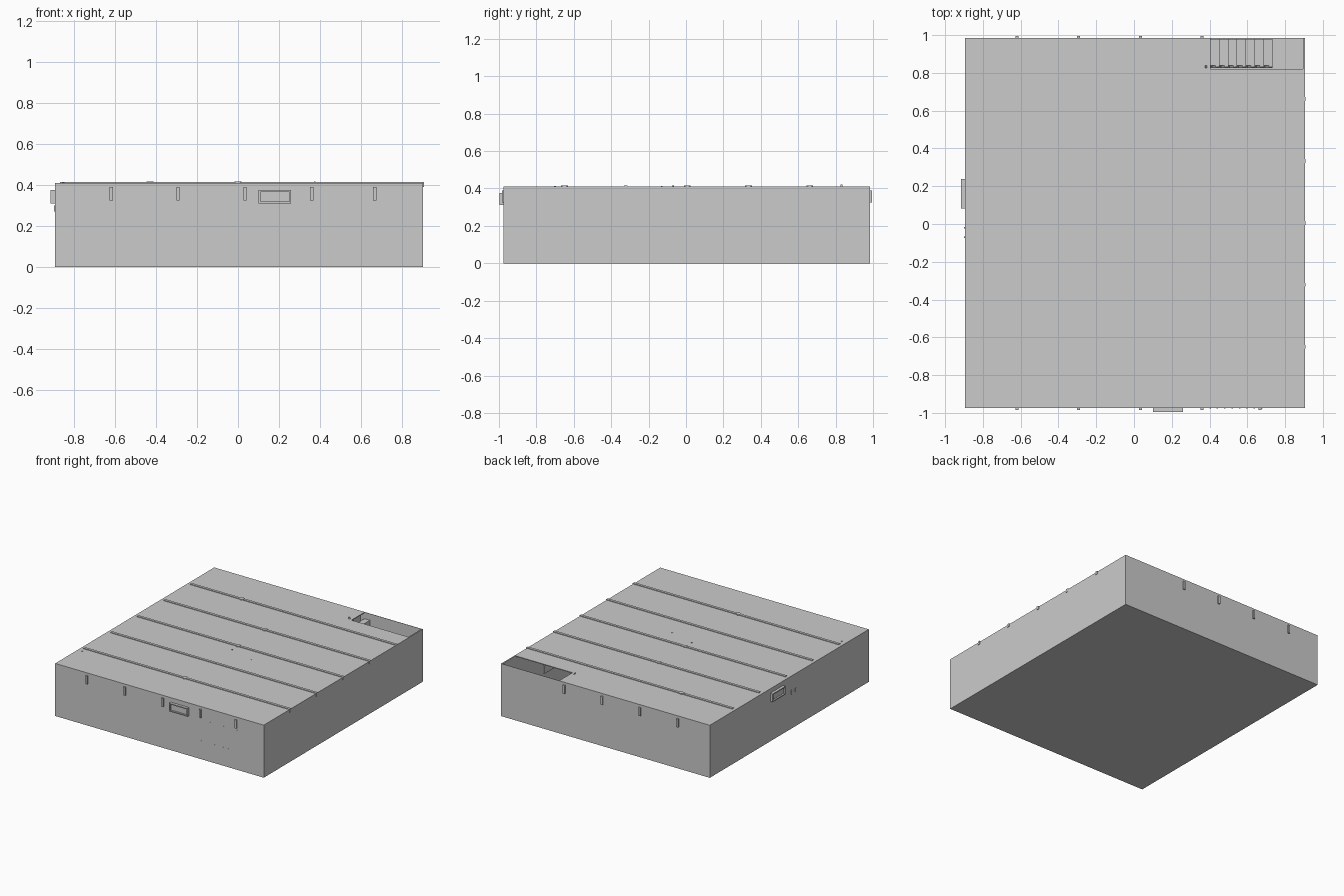
import bpy, bmesh, math

if "Cube" in bpy.data.objects:
    bpy.data.objects.remove(bpy.data.objects["Cube"])

X0, X1, Y0, Y1, H, T = -0.895, 0.905, -0.975, 0.985, 0.41, 0.006


def finish(name, bm):
    bmesh.ops.recalc_face_normals(bm, faces=bm.faces)
    me = bpy.data.meshes.new(name)
    bm.to_mesh(me)
    bm.free()
    ob = bpy.data.objects.new(name, me)
    bpy.context.collection.objects.link(ob)
    return ob


def add_box(bm, x0, x1, y0, y1, z0, z1):
    v = bmesh.ops.create_cube(bm, size=1)['verts']
    for p in v:
        p.co = ((x0 + x1) / 2 + p.co.x * (x1 - x0),
                (y0 + y1) / 2 + p.co.y * (y1 - y0),
                (z0 + z1) / 2 + p.co.z * (z1 - z0))


def boxes(name, items):
    bm = bmesh.new()
    for b in items:
        add_box(bm, *b)
    return finish(name, bm)


def prism(name, pts, place, depth):
    """Extrude a closed outline along the depth vector."""
    bm = bmesh.new()
    f = bm.faces.new([bm.verts.new(place(a, b)) for a, b in pts])
    r = bmesh.ops.extrude_face_region(bm, geom=[f])
    bmesh.ops.translate(bm, vec=depth, verts=[g for g in r['geom'] if isinstance(g, bmesh.types.BMVert)])
    return finish(name, bm)


def disc(name, x, y, z0, z1, r, n=12):
    pts = [(x + r * math.cos(2 * math.pi * i / n), y + r * math.sin(2 * math.pi * i / n)) for i in range(n)]
    return prism(name, pts, lambda a, b: (a, b, z0), (0, 0, z1 - z0))


# Room shell
boxes("floor", [(X0, X1, Y0, Y1, 0, T)])
SX0, SX1, SY = 0.405, 0.895, 0.82
outline = [(X0, Y0), (X1, Y0), (X1, Y1), (SX1, Y1), (SX1, SY), (SX0, SY), (SX0, Y1), (X0, Y1)]
prism("ceiling", outline, lambda a, b: (a, b, H - T), (0, 0, T))
boxes("right_wall", [(X1 - T, X1, Y0, Y1, T, H - T)])
boxes("back_wall", [(X0, X1 - T, Y1 - T / 2, Y1, T, H)])

# Front and left walls, each with a window gap
wz0, wz1 = 0.315, 0.37
for name, a0, a1, g0, g1, front in (("front_wall", X0, X1, 0.105, 0.255, True),
                                    ("left_wall", Y0, Y1, 0.085, 0.235, False)):
    parts = [(a0, g0, T, H - T), (g1, a1, T, H - T), (g0, g1, T, wz0), (g0, g1, wz1, H - T)]
    if front:
        boxes(name, [(p, q, Y0, Y0 + T, r, s) for p, q, r, s in parts])
    else:
        boxes(name, [(X0, X0 + T, p, q, r, s) for p, q, r, s in parts])

    # Protruding window frame and recessed pane
    f = 0.008
    o0, o1, b0, b1 = g0 - 0.004, g1 + 0.004, 0.311, 0.375
    frame = [(o0, o1, b0, b0 + f), (o0, o1, b1 - f, b1),
             (o0, o0 + f, b0 + f, b1 - f), (o1 - f, o1, b0 + f, b1 - f)]
    pane = [(o0 + f, o1 - f, b0 + f, b1 - f)]
    for part, rects, out, inn in (("_window_frame", frame, 0.021, 0.01), ("_window_pane", pane, 0.008, -0.004)):
        if part == "_window_frame":
            inn = -0.008
        if front:
            boxes(name + part, [(p, q, Y0 - out, Y0 - inn, r, s) for p, q, r, s in rects])
        else:
            boxes(name + part, [(X0 - out, X0 - inn, p, q, r, s) for p, q, r, s in rects])

# Long beams running front to back, ends showing through the walls
for i, x in enumerate((-0.62, -0.293, 0.034, 0.36, 0.668)):
    end = 0.80 if i == 4 else Y1 + 0.01
    boxes(f"long_beam_{i+1}", [(x - 0.008, x + 0.008, Y0 - 0.01, end, 0.325, 0.39)])

# Cross joists, tops showing through the ceiling
for i in range(5):
    y = -0.65 + i * 0.328
    boxes(f"cross_joist_{i+1}", [(-0.87, X1 + 0.004, y - 0.01, y + 0.01, 0.39, 0.415)])

# Stairs descending towards the right wall
n, run = 7, 0.047
rise = 0.4 / (n + 1)
prof = [(SX0, T)]
for i in range(n):
    z = H - rise * (i + 1)
    prof += [(SX0 + i * run, z), (SX0 + (i + 1) * run, z)]
prof.append((SX0 + n * run, T))
prism("stairs", prof, lambda a, b: (a, SY + 0.01, b), (0, Y1 - SY - 0.015, 0))

# Stair railing
posts = []
for i in range(n):
    x, z = SX0 + (i + 0.15) * run, H - rise * (i + 1)
    posts.append((x - 0.003, x + 0.003, SY + 0.011, SY + 0.017, z, z + 0.05))
boxes("balusters", posts)
slope = rise / run
xa, xb = 0.375, SX0 + n * run
za = 0.412
zb = za - slope * (xb - xa)
prism("handrail", [(xa, za), (xb, zb), (xb, zb + 0.009), (xa, za + 0.009)],
      lambda a, b: (a, SY + 0.006, b), (0, 0.012, 0))

# Ceiling light mounts, pipes and floor drain
for i, (x, y) in enumerate(((0, -0.65), (0, 0.006), (0, 0.334), (-0.43, 0.662))):
    disc(f"light_mount_{i+1}", x, y, 0.375, 0.4165, 0.018)
disc("corner_pipe", -0.855, -0.7, T, 0.414, 0.006)
disc("water_pipe", 0.0, -0.07, T, 0.415, 0.005)
disc("vent_pipe", 0.21, -0.13, 0.3, 0.412, 0.004)
disc("floor_drain", 0.07, -0.07, 0, 0.009, 0.02)

# Small fittings on the walls
boxes("wall_pipe_ends", [(X0 - 0.004, X0 + 0.03, y - 0.005, y + 0.005, 0.27, 0.3) for y in (-0.02, -0.07)])
boxes("shelf_pegs", [(0.36 + i * 0.039, 0.368 + i * 0.039, Y0 - 0.001, Y0 + 0.02, z, z + 0.004)
                     for i in range(9) for z in (0.14, 0.305)])
